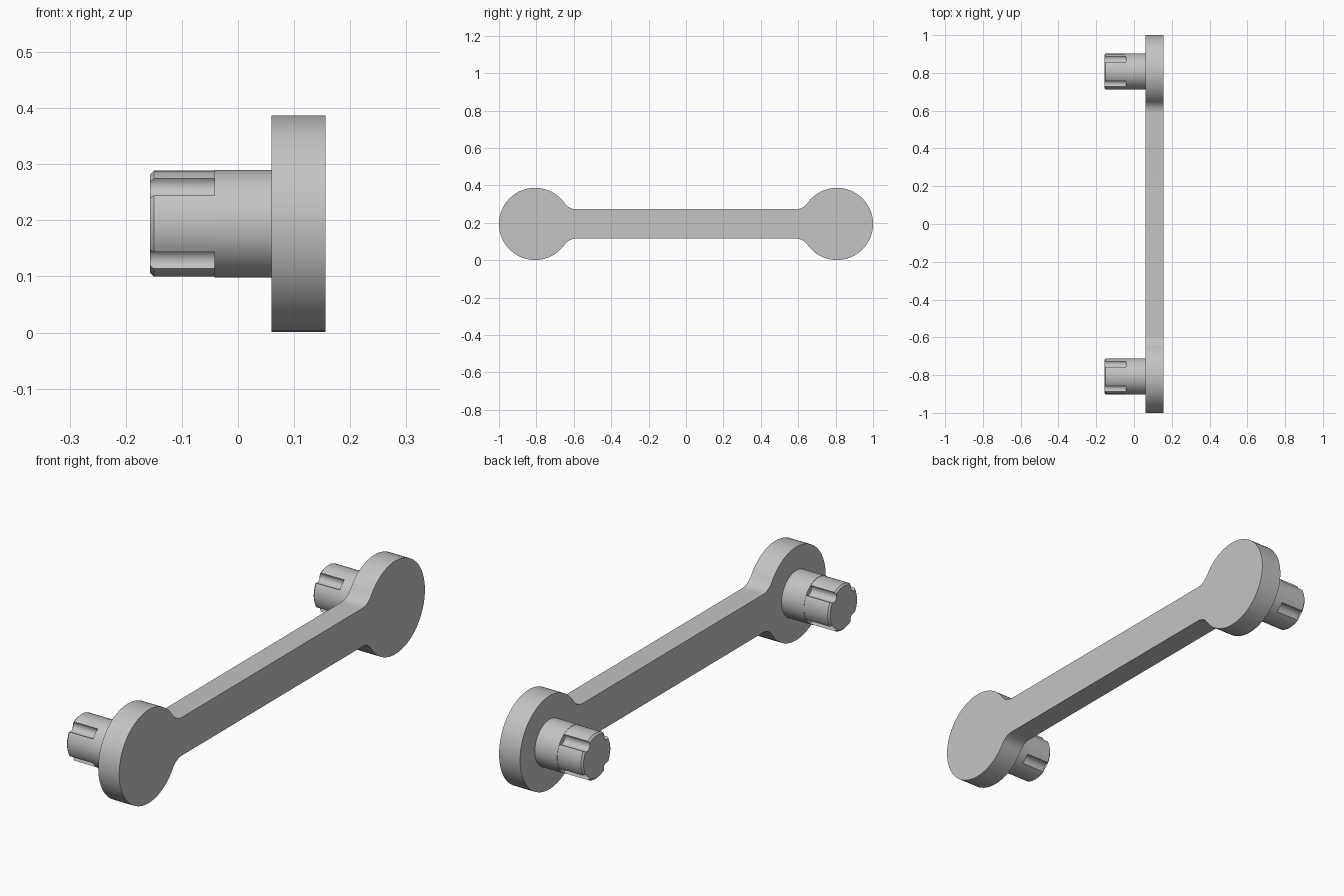
import bpy, bmesh
from math import sin, cos, pi, atan2, asin, sqrt, radians

if "Cube" in bpy.data.objects:
    bpy.data.objects.remove(bpy.data.objects["Cube"], do_unlink=True)

grey = bpy.data.materials.new("plain grey")
grey.use_nodes = True
GREY = (0.55, 0.55, 0.55, 1)
grey.diffuse_color = GREY
grey.node_tree.nodes["Principled BSDF"].inputs["Base Color"].default_value = GREY

MID_Z = 0.194     # height of the link's centre line
END_Y = 0.807     # distance of each round end from the middle


def arc(cy, cz, r, a0, a1, n):
    """Points (y, z) along an arc, both ends included."""
    return [(cy + r * cos(a0 + (a1 - a0) * i / n),
             cz + r * sin(a0 + (a1 - a0) * i / n)) for i in range(n + 1)]


def loft(name, sections, y=0.0):
    """Skin a solid along x through (x, outline) sections with capped ends."""
    bm = bmesh.new()
    rings = [[bm.verts.new((x, y + p, MID_Z + q)) for p, q in outline]
             for x, outline in sections]
    for a, b in zip(rings, rings[1:]):
        for i in range(len(a)):
            j = (i + 1) % len(a)
            bm.faces.new((a[i], a[j], b[j], b[i]))
    bm.faces.new(rings[0])
    bm.faces.new(rings[-1])
    bmesh.ops.recalc_face_normals(bm, faces=bm.faces)
    mesh = bpy.data.meshes.new(name)
    bm.to_mesh(mesh)
    bm.free()
    mesh.materials.append(grey)
    obj = bpy.data.objects.new(name, mesh)
    bpy.context.collection.objects.link(obj)
    bpy.ops.object.select_all(action='DESELECT')
    obj.select_set(True)
    bpy.context.view_layer.objects.active = obj
    bpy.ops.object.shade_smooth_by_angle(angle=radians(25))
    return obj


# Link plate: two discs joined by a bar with fillets
R, HALF_BAR, FILLET = 0.193, 0.079, 0.072
rise = HALF_BAR + FILLET
reach = sqrt((R + FILLET) ** 2 - rise ** 2)
tangent = atan2(rise, -reach)
quarter = arc(END_Y, 0, R, 0, tangent, 32)
quarter += arc(END_Y - reach, rise, FILLET, tangent - pi, -pi / 2, 12)[1:]
top = quarter + [(-y, z) for y, z in reversed(quarter)]
outline = top + [(y, -z) for y, z in reversed(top[1:-1])]
loft("link_plate", [(0.06, outline), (0.156, outline)])

# Splined peg outline: circle with four round grooves on the diagonals
PEG, GROOVE, TIP = 0.0945, 0.0215, 0.0875
half = 2 * asin(GROOVE / (2 * PEG))
spline = []
for k in range(4):
    a = pi / 4 + k * pi / 2
    cy, cz = PEG * cos(a), PEG * sin(a)
    side = a + pi / 2 - half / 2
    groove = arc(cy, cz, GROOVE, a - pi / 2 - half / 2,
                 a - 3 * pi / 2 + half / 2, 14)
    spline += groove + arc(0, 0, PEG, a + half, a + pi / 2 - half, 14)[1:-1]


def clip(points, limit):
    """Pull points beyond a radius back onto it, for the end chamfer."""
    return [(y * min(1, limit / sqrt(y * y + z * z)),
             z * min(1, limit / sqrt(y * y + z * z))) for y, z in points]


# Collars and splined pegs on both ends
collar = arc(0, 0, 0.096, 0, 2 * pi, 64)[:-1]
for end, y in (("front", -END_Y), ("back", END_Y)):
    loft(end + "_collar", [(-0.042, collar), (0.062, collar)], y)
    loft(end + "_splined_peg", [(-0.157, clip(spline, TIP)),
                                (-0.15, spline), (-0.04, spline)], y)
